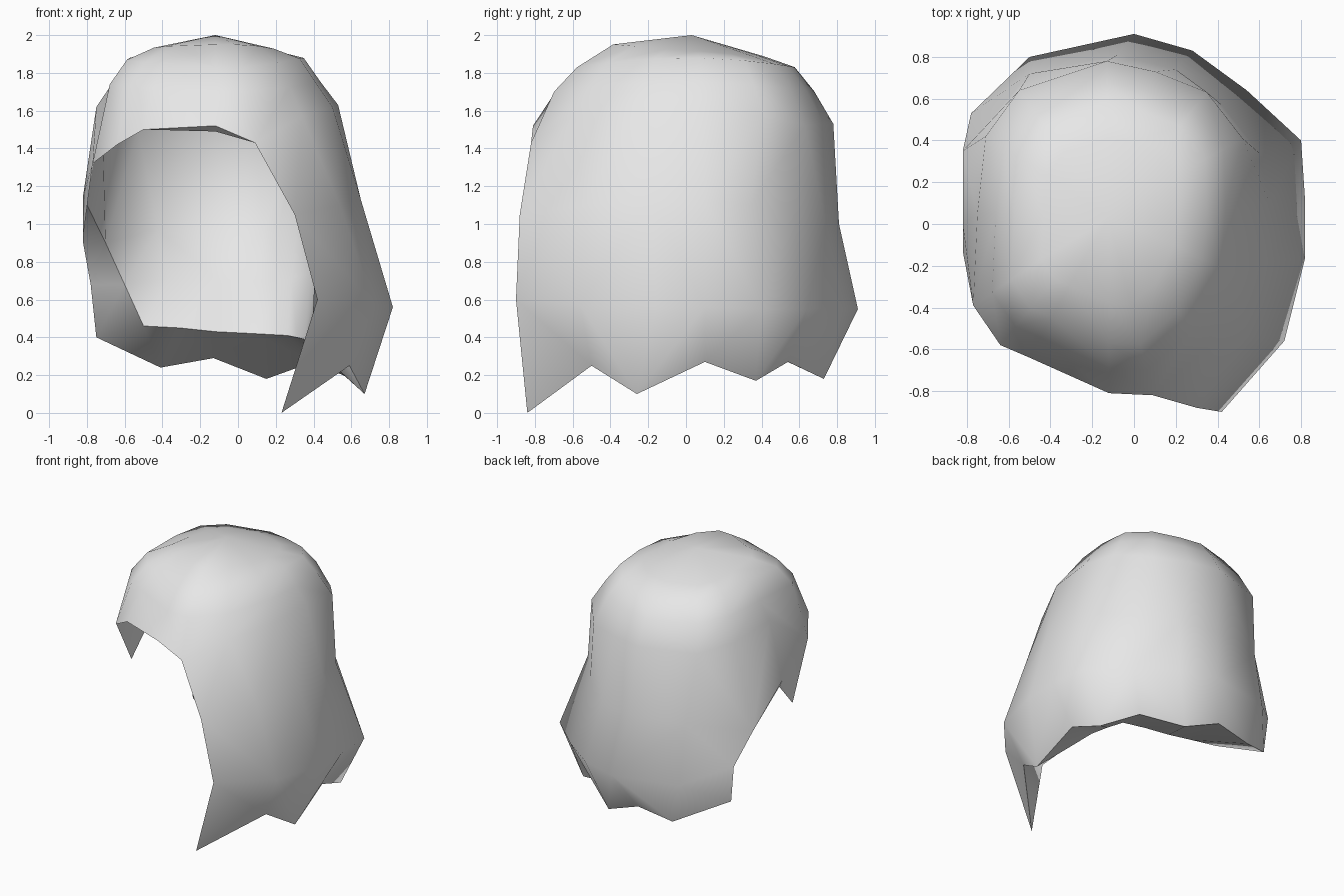
import bpy
import bmesh
import math
from mathutils import Vector

default_cube = bpy.data.objects.get("Cube")
if default_cube:
    bpy.data.objects.remove(default_cube, do_unlink=True)


def make_material(name, colour):
    material = bpy.data.materials.new(name)
    material.use_nodes = True
    material.diffuse_color = colour
    material.node_tree.nodes["Principled BSDF"].inputs["Base Color"].default_value = colour
    return material


hair_grey = make_material("hair grey", (0.8, 0.8, 0.8, 1))
axis = Vector((-0.12, 0.05, 0))

# Every ring starts at the front edge of the long side and runs
# around the back to the short side; lower rings stop earlier.
brow_ring = [
    (.09, -.82, 1.43), (.34, -.6, 1.57), (.5, -.25, 1.62), (.53, .08, 1.63),
    (.52, .41, 1.58), (.35, .63, 1.52), (.1, .73, 1.53), (-.13, .78, 1.53),
    (-.55, .64, 1.53), (-.71, .42, 1.58), (-.75, .05, 1.62),
    (-.77, -.39, 1.32), (-.64, -.58, 1.42), (-.5, -.64, 1.5), (-.12, -.81, 1.52),
]
ear_ring = [
    (.3, -.88, 1.05), (.54, -.54, 1.1), (.65, -.18, 1.13), (.65, .1, 1.12),
    (.6, .34, 1.1), (.42, .57, 1.05), (.2, .74, 1), (-.08, .81, 1),
    (-.5, .72, 1), (-.82, .35, .9), (-.82, 0, 1.15), (-.82, -.13, .93),
]
neck_ring = [
    (.42, -.9, .6), (.72, -.56, .57), (.82, -.16, .56), (.82, .1, .56),
    (.8, .4, .55), (.54, .64, .55), (.28, .83, .55), (0, .91, .55),
    (-.5, .8, .56), (-.78, .53, .68),
]
strand_tips = [
    (.23, -.84, 0), (.59, -.5, .25), (.67, -.26, .1), (.65, .1, .27),
    (.62, .37, .17), (.4, .54, .27), (.15, .73, .18), (-.13, .77, .29),
    (-.41, .75, .24), (-.75, .52, .4),
]
# Lower edge of the lining, well inside the strands
lining_hem = [
    strand_tips[0], (.4, -.52, .33), (.39, -.28, .36), (.35, -.04, .39),
    (.31, .08, .4), (.26, .19, .41), (.08, .22, .42), (-.12, .24, .43),
    (-.31, .26, .45), (-.5, .29, .46),
]


def toward_axis(point, factor, drop=0):
    """Scale a point horizontally about the head axis and lower it."""
    p = Vector(point)
    flat = axis.lerp(Vector((p.x, p.y, 0)), factor)
    return Vector((flat.x, flat.y, p.z - drop))


def crown_ring(factor, height):
    """Ring on top of the head, drawn in from the brow ring."""
    ring = [toward_axis(p, factor) for p in brow_ring]
    for p in ring:
        p.z = height(p.y)
    return ring


def lining_ring(ring, factor, edge_columns=()):
    """Ring drawn inward, touching the outer hair at its cut edges."""
    return [Vector(p) if i in edge_columns else toward_axis(p, factor, .03)
            for i, p in enumerate(ring)]


crown_rows = [
    crown_ring(.5, lambda y: 1.92 - .08 * y),
    crown_ring(.72, lambda y: 1.88 - .15 * y * y),
    crown_ring(.86, lambda y: 1.75 - .1 * y * y),
]
outer_rows = crown_rows + [brow_ring, ear_ring, neck_ring, strand_tips]

lining_brow = lining_ring(brow_ring, .95, (0, 11, 12, 13))
lining_ear = lining_ring(ear_ring, .8, (0, 11))
lining_ear[9] = toward_axis(ear_ring[9], .83)
lining_ear[10] = toward_axis(ear_ring[10], .97, .05)
lining_neck = [p.lerp(Vector(q), .5) for p, q in zip(lining_ear, lining_hem)]
lining_neck[0] = Vector(neck_ring[0])
lining_rows = [lining_ring(row, .95) for row in crown_rows]
lining_rows += [lining_brow, lining_ear, lining_neck, lining_hem]


def off_axis(p, q):
    """Distance of a diagonal's midpoint from the head axis."""
    middle = (Vector(p) + Vector(q)) / 2 - axis
    return middle.xy.length


def plan_triangles(rows):
    """Triangles as (row, column) keys, splitting quads outward."""
    count = len(rows[0])
    triangles = [("apex", (0, i), (0, (i + 1) % count)) for i in range(count)]
    for r in range(len(rows) - 1):
        size = len(rows[r + 1])
        for i in range(size if size == count else size - 1):
            j = (i + 1) % size
            a, b, c, d = (r, i), (r + 1, i), (r + 1, j), (r, j)
            first = off_axis(rows[r][i], rows[r + 1][j])
            second = off_axis(rows[r + 1][i], rows[r][j])
            triangles += [(a, b, c), (a, c, d)] if first > second else [(a, b, d), (b, c, d)]
    return triangles


def add_shell(bm, rows, apex_height, triangles, inward):
    """Build a cap from the planned triangles; return its vertices by key."""
    verts = {"apex": bm.verts.new((axis.x, .03, apex_height))}
    for r, row in enumerate(rows):
        for i, point in enumerate(row):
            verts[r, i] = bm.verts.new(point)
    for keys in triangles:
        corners = [verts[k] for k in keys]
        bm.faces.new(corners[::-1] if inward else corners)
    return verts


# Outer hair, lining, and the rim joining them
bm = bmesh.new()
triangles = plan_triangles(outer_rows)
outer = add_shell(bm, outer_rows, 2, triangles, False)
rim_edges = [e for e in bm.edges if e.is_boundary]
lining = add_shell(bm, lining_rows, 1.96, triangles, True)
partner = {outer[key]: lining[key] for key in outer}
for edge in rim_edges:
    a, b = edge.verts
    bm.faces.new([a, b, partner[b], partner[a]])
bmesh.ops.remove_doubles(bm, verts=bm.verts, dist=.0005)
bmesh.ops.recalc_face_normals(bm, faces=bm.faces)

mesh = bpy.data.meshes.new("hair")
bm.to_mesh(mesh)
bm.free()
mesh.materials.append(hair_grey)
hair = bpy.data.objects.new("hair", mesh)
bpy.context.collection.objects.link(hair)

# Soft shading with crisp rim edges
bpy.ops.object.select_all(action="DESELECT")
hair.select_set(True)
bpy.context.view_layer.objects.active = hair
bpy.ops.object.shade_smooth_by_angle(angle=math.radians(60))
